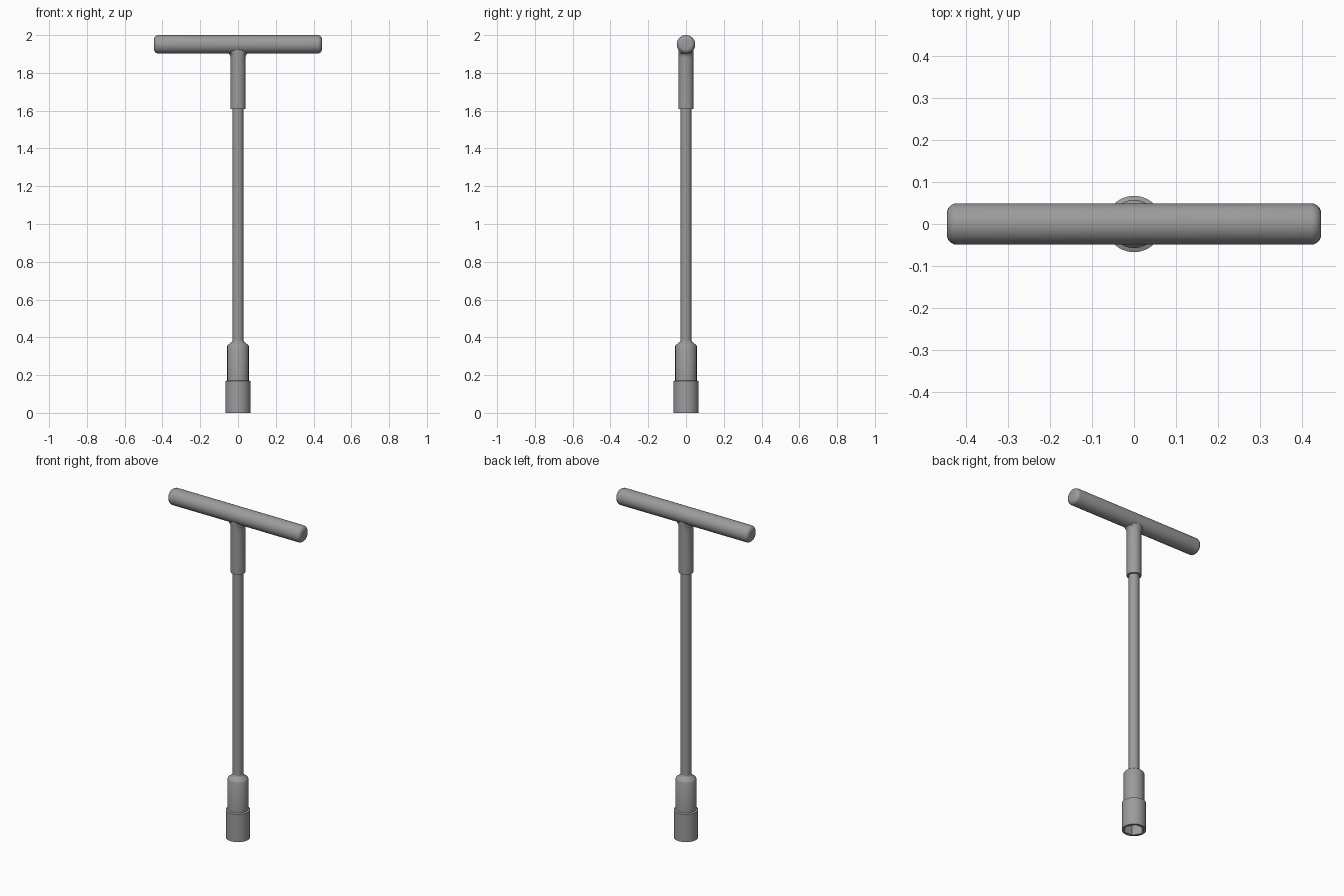
import bpy, bmesh, math
from mathutils import Matrix

if "Cube" in bpy.data.objects:
    bpy.data.objects.remove(bpy.data.objects["Cube"])

SEG = 48

# Dark grey steel
steel = bpy.data.materials.new("dark_steel")
steel.diffuse_color = (0.33, 0.33, 0.33, 1)
steel.use_nodes = True
steel.node_tree.nodes["Principled BSDF"].inputs["Base Color"].default_value = steel.diffuse_color


def hex_scale(a):
    """Turns a circle of inscribed radius into a hexagon outline."""
    return 1 / math.cos((a + math.pi / 6) % (math.pi / 3) - math.pi / 6)


def lathe(name, rings, matrix=Matrix()):
    """Skin rings of (x radius, y radius, z, is_hex) and close both ends."""
    bm = bmesh.new()
    loops = []
    for rx, ry, z, is_hex in rings:
        loop = []
        for i in range(SEG):
            a = 2 * math.pi * i / SEG
            k = hex_scale(a + math.pi / 6) if is_hex else 1
            loop.append(bm.verts.new((rx * k * math.cos(a), ry * k * math.sin(a), z)))
        loops.append(loop)
    for lo, hi in zip(loops, loops[1:]):
        for i in range(SEG):
            j = (i + 1) % SEG
            bm.faces.new((lo[i], lo[j], hi[j], hi[i]))
    bm.faces.new(loops[0][::-1])
    bm.faces.new(loops[-1])
    bmesh.ops.recalc_face_normals(bm, faces=bm.faces)
    bm.transform(matrix)
    mesh = bpy.data.meshes.new(name)
    bm.to_mesh(mesh)
    bm.free()
    mesh.materials.append(steel)
    obj = bpy.data.objects.new(name, mesh)
    bpy.context.collection.objects.link(obj)
    bpy.ops.object.select_all(action='DESELECT')
    obj.select_set(True)
    bpy.context.view_layer.objects.active = obj
    bpy.ops.object.shade_smooth_by_angle(angle=math.radians(29))
    return obj


def round_rings(points):
    return [(r, r, z, False) for r, z in points]


# Cross handle: cylinder along x with rounded ends
R, HALF, FILLET = 0.049, 0.445, 0.024
end = [(R - FILLET + FILLET * math.cos(t), HALF - FILLET + FILLET * math.sin(t))
       for t in (math.pi / 2 * i / 6 for i in range(7))]
handle = [(r, -z) for r, z in reversed(end)] + end
lathe("cross_handle", round_rings(handle),
      Matrix.Translation((0, 0, 2 - R)) @ Matrix.Rotation(math.pi / 2, 4, 'Y'))

# Sleeve under the handle, flaring along x into a weld fillet
fillet = [(0.040, 1.878), (0.041, 1.887), (0.0435, 1.895),
          (0.048, 1.901), (0.055, 1.904), (0.055, 1.945)]
lathe("handle_sleeve", round_rings([(0.020, 1.608), (0.040, 1.608)])
      + [(rx, 0.040, z, False) for rx, z in fillet])

# Long shaft
lathe("shaft", round_rings([(0.029, 0.34), (0.029, 1.63)]))

# Socket: stepped outside, hexagonal recess from below
lathe("hex_socket",
      [(0.049, 0.049, 0.16, True), (0.049, 0.049, 0.0, True)]
      + round_rings([(0.067, 0.0), (0.067, 0.168), (0.057, 0.172),
                     (0.057, 0.354), (0.054, 0.360),
                     (0.032, 0.377), (0.029, 0.384)]))
